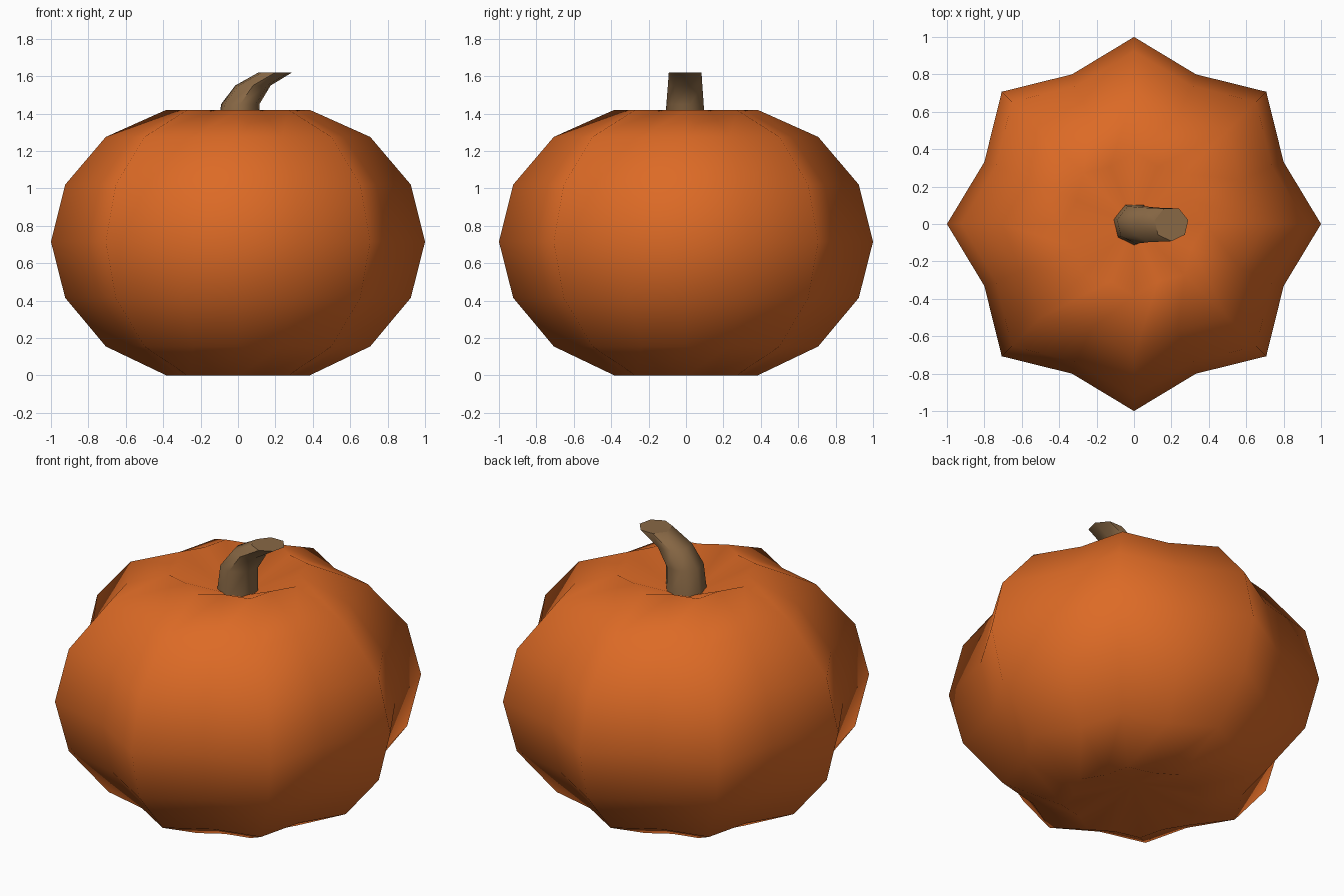
import bpy
import bmesh
from math import sin, cos, pi, radians

cube = bpy.data.objects.get("Cube")
if cube:
    bpy.data.objects.remove(cube, do_unlink=True)


def make_material(name, rgb):
    mat = bpy.data.materials.new(name)
    mat.use_nodes = True
    color = (*rgb, 1.0)
    mat.diffuse_color = color
    bsdf = next(n for n in mat.node_tree.nodes if n.type == 'BSDF_PRINCIPLED')
    bsdf.inputs["Base Color"].default_value = color
    return mat


def make_object(name, bm, mat, angle):
    bmesh.ops.recalc_face_normals(bm, faces=bm.faces)
    mesh = bpy.data.meshes.new(name)
    bm.to_mesh(mesh)
    bm.free()
    mesh.materials.append(mat)
    obj = bpy.data.objects.new(name, mesh)
    bpy.context.collection.objects.link(obj)
    bpy.ops.object.select_all(action='DESELECT')
    obj.select_set(True)
    bpy.context.view_layer.objects.active = obj
    bpy.ops.object.shade_smooth_by_angle(angle=radians(angle))
    return obj


def bridge(bm, rings):
    """Join successive vertex rings with quads."""
    for low, high in zip(rings, rings[1:]):
        n = len(low)
        for i in range(n):
            j = (i + 1) % n
            bm.faces.new((low[i], low[j], high[j], high[i]))


orange = make_material("pumpkin orange", (0.72, 0.145, 0.019))
brown = make_material("stem brown", (0.25, 0.14, 0.06))

# Ribbed body: every second column is pulled inwards, both poles are dimpled
SEGMENTS = 16
VALLEY = 0.866
bm = bmesh.new()
rings = []
for radius, z in ((0.383, 0), (0.707, 0.155), (0.924, 0.415), (1, 0.715),
                  (0.924, 1.02), (0.707, 1.275), (0.383, 1.42)):
    ring = []
    for i in range(SEGMENTS):
        a = 2 * pi * i / SEGMENTS
        r = radius * (VALLEY if i % 2 else 1)
        ring.append(bm.verts.new((r * cos(a), r * sin(a), z)))
    rings.append(ring)
bridge(bm, rings)
for ring, pole_z in ((rings[0], 0.12), (rings[-1], 1.26)):
    pole = bm.verts.new((0, 0, pole_z))
    for i in range(SEGMENTS):
        bm.faces.new((ring[i], ring[(i + 1) % SEGMENTS], pole))
make_object("pumpkin_body", bm, orange, 180)

# Bent stem: seven-sided level sections leaning towards +x
SIDES = 7
bm = bmesh.new()
rings = []
for x, z, r in ((0, 1.27, 0.115), (0.012, 1.45, 0.105),
                (0.08, 1.55, 0.097), (0.2, 1.62, 0.092)):
    angles = [2 * pi * i / SIDES - pi / 2 for i in range(SIDES)]
    rings.append([bm.verts.new((x + r * cos(a), r * sin(a), z)) for a in angles])
bridge(bm, rings)
bm.faces.new(rings[0])
bm.faces.new(rings[-1])
# Wide smoothing angle blends the sides
stem = make_object("stem", bm, brown, 60)
# The cut end stays flat with a crisp rim
cap = max(stem.data.polygons, key=lambda p: p.center.z)
for edge in stem.data.edges:
    if edge.key in cap.edge_keys:
        edge.use_edge_sharp = True
